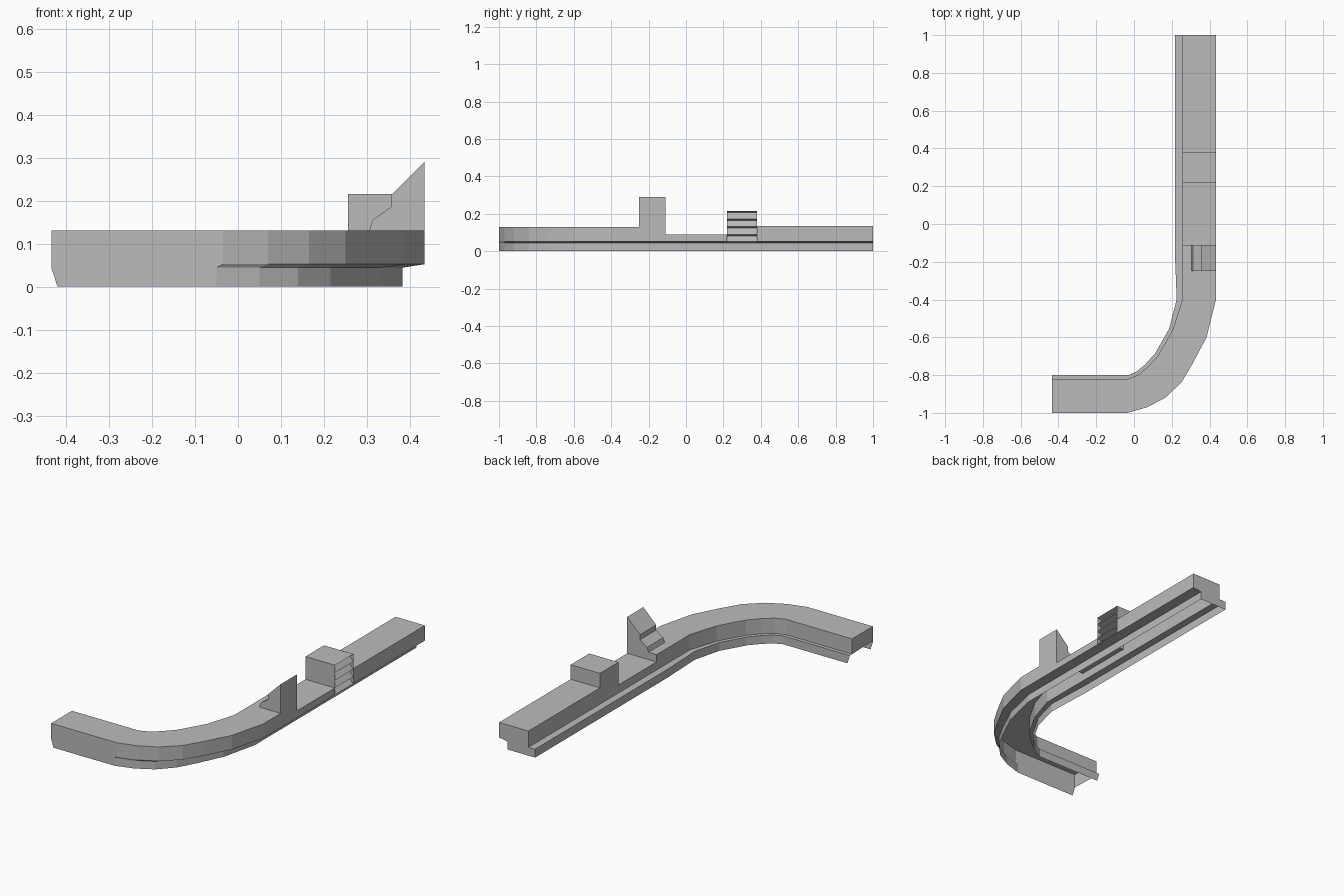
import bpy
from mathutils import Vector

cube = bpy.data.objects.get("Cube")
if cube:
    bpy.data.objects.remove(cube, do_unlink=True)

grey = bpy.data.materials.new("mid_grey")
grey.use_nodes = True
colour = (0.5, 0.5, 0.5, 1)
grey.diffuse_color = colour
grey.node_tree.nodes["Principled BSDF"].inputs["Base Color"].default_value = colour

OUTER, INNER = 0.434, 0.256   # edges of the straight run
LIP = 0.052                   # bottom of the outer face
LEDGE = 0.046                 # top of the inner ledge


def straight(y, ledge=0.04):
    """Station on the straight run: outer, inner, underside shift, ledge width."""
    return (OUTER, y), (INNER, y), 0.051, ledge


def section(station, top, teeth=None):
    """Open-bottomed cross-section, from the outer foot over to the inner foot."""
    outer, inner, shift, ledge = station
    o, n = Vector(outer), Vector(inner)
    foot = o - Vector((shift, 0))
    toe = n + (n - o).normalized() * ledge
    ring = [(*foot, 0), (*foot, 0.044)]
    ring += [(o.x - w, o.y, z) for w, z in teeth or [(0, LIP), (0, top)]]
    ring += [(*n, top), (*n, LEDGE), (*toe, LEDGE), (*toe, 0)]
    return ring


def across(y, points):
    """Points in the plane at y, given as (distance from outer face, height)."""
    return [(OUTER - w, y, z) for w, z in points]


def shell(name, rings, start_cap, end_cap):
    """Skin open sections and close the ends with the given outlines."""
    verts, faces = [p for ring in rings for p in ring], []
    size = len(rings[0])
    for i in range(len(rings) - 1):
        for k in range(size - 1):
            a, b = i * size + k, (i + 1) * size + k
            faces.append((a, b, b + 1, a + 1))
    for outline in (start_cap, end_cap[::-1]):
        if outline:
            faces.append(tuple(range(len(verts), len(verts) + len(outline))))
            verts += outline
    mesh = bpy.data.meshes.new(name)
    mesh.from_pydata(verts, [], faces)
    mesh.materials.append(grey)
    obj = bpy.data.objects.new(name, mesh)
    bpy.context.collection.objects.link(obj)


# Bent run from the left end round to the straight
bend = [
    ((-OUTER, -1), (-OUTER, -0.82), 0, 0.02),
    ((-0.035, -1), (-0.03, -0.82), 0.015, 0.02),
    ((0.07, -0.97), (0.02, -0.80), 0.02, 0.02),
    ((0.165, -0.92), (0.07, -0.76), 0.025, 0.02),
    ((0.25, -0.84), (0.125, -0.70), 0.035, 0.02),
    ((0.31, -0.74), (0.16, -0.64), 0.04, 0.02),
    ((0.384, -0.60), (0.205, -0.56), 0.048, 0.02),
    straight(-0.40, 0.03),
    straight(-0.14),
    straight(-0.11),
]
WIDTH = OUTER - INNER

# Front rail: only the upper part of its left end is closed, the feet are raked
front = [section(s, 0.13) for s in bend]
left_end = front[0][2:6]
for k in (0, -1):
    x, y, z = front[0][k]
    front[0][k] = (x + 0.014, y, z)
step = across(-0.11, [(0, 0.09), (0, 0.13), (WIDTH, 0.13), (WIDTH, 0.09)])
shell("front_rail", front, left_end, step)

# Lowered stretch and rear rail
shell("lowered_rail", [section(straight(y), 0.09) for y in (-0.11, 0.22)], [], [])
rear = [section(straight(y), 0.135) for y in (0.38, 1)]
shell("rear_rail", rear, [], rear[1])

# Upright prong with a stepped slope
prong = [(0, 0.13), (0, 0.29), (0.078, 0.213), (0.078, 0.185),
         (0.121, 0.155), (0.129, 0.13)]
rings = [across(y, prong) for y in (-0.25, -0.11)]
shell("prong", rings, *rings)

# Block with saw teeth between two flat end plates
teeth = [(0, LIP)]
for i in range(4):
    z = 0.09 + 0.0415 * i
    teeth += [(0.03, z - 0.008), (0, z)]


def end_plate(y, floor):
    return across(y, [(0, LIP), (0, 0.215), (WIDTH, 0.215), (WIDTH, floor),
                      (0.03, floor), (0.03, LIP)])


shell("toothed_block", [section(straight(y), 0.215, teeth) for y in (0.22, 0.38)],
      end_plate(0.22, 0.09), end_plate(0.38, 0.135))
